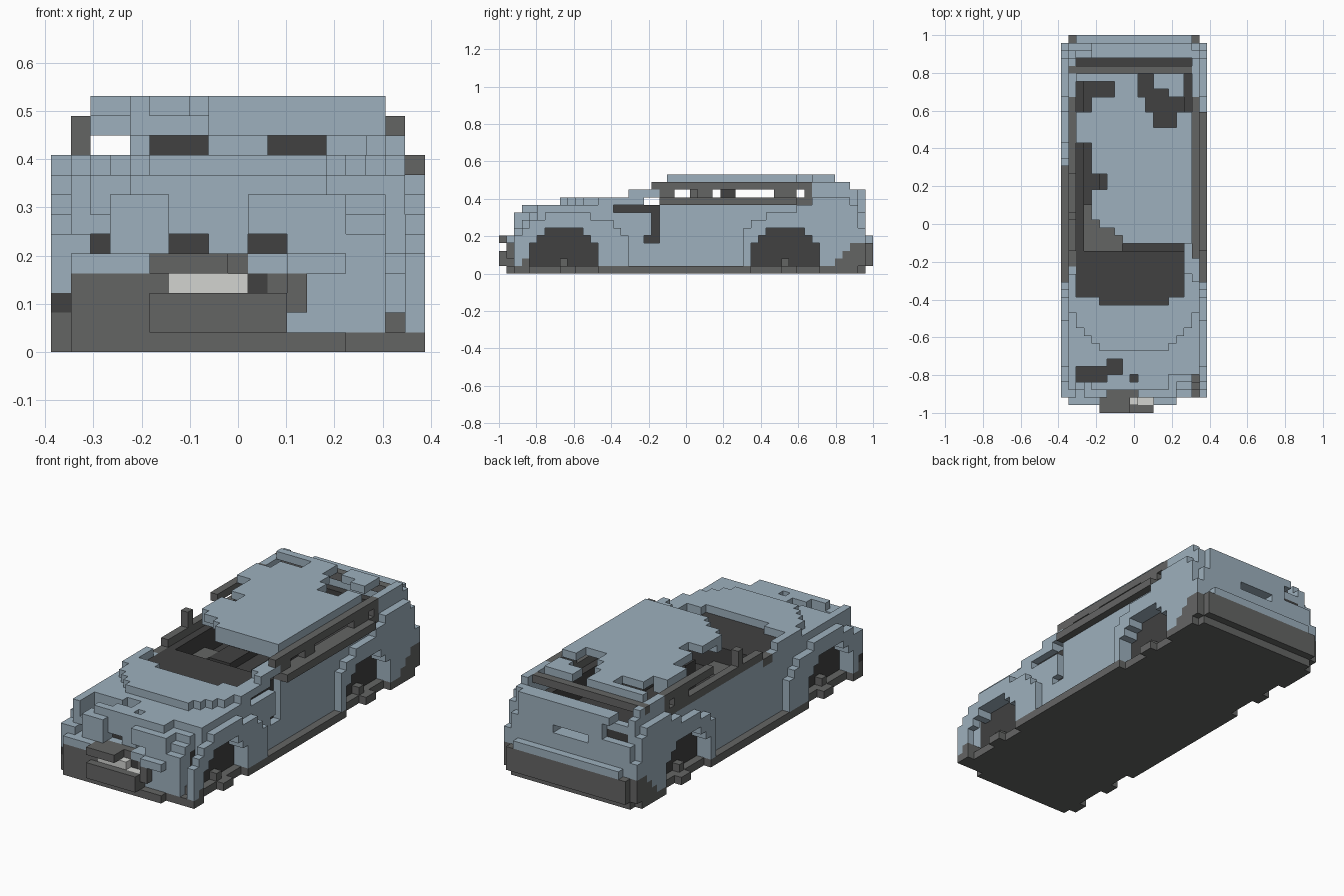
import bpy, bmesh
from mathutils import Vector

cube = bpy.data.objects.get("Cube")
if cube:
    bpy.data.objects.remove(cube, do_unlink=True)

V = 2 / 49                      # block size; the car is 19 x 49 x 13 blocks
NX, NY = 19, 49


def material(name, rgb):
    lin = [((c / 255 + 0.055) / 1.055) ** 2.4 for c in rgb] + [1]
    m = bpy.data.materials.new(name)
    m.use_nodes = True
    m.diffuse_color = lin
    bsdf = m.node_tree.nodes["Principled BSDF"]
    bsdf.inputs["Base Color"].default_value = lin
    bsdf.inputs["Roughness"].default_value = 0.9
    return m


BLUE = material("grey_blue_paint", (157, 176, 189))
GREY = material("grey_trim", (100, 101, 100))
DARK = material("dark_interior", (65, 65, 65))
PALE = material("pale_plate", (210, 211, 208))

cells, colours = {}, {}


def block(x0, x1, y0, y1, z0, z1):
    return [(x, y, z) for x in range(x0, x1) for y in range(y0, y1) for z in range(z0, z1)]


def fill(part, colour, *boxes, both=False):
    """Put blocks in a part, replacing what was there; both adds the mirrored blocks."""
    colours[part] = colour
    for b in boxes:
        for x, y, z in block(*b):
            cells[x, y, z] = part
            if both:
                cells[NX - 1 - x, y, z] = part


def carve(*boxes, both=False):
    for b in boxes:
        for x, y, z in block(*b):
            cells.pop((x, y, z), None)
            if both:
                cells.pop((NX - 1 - x, y, z), None)


# Floor pan with sills, and the dark core of engine bay and cabin
fill("floor_pan", GREY, (0, 19, 2, 47, 0, 1), (1, 15, 1, 2, 0, 1), (1, 18, 47, 48, 0, 1))
fill("cabin_interior", DARK, (2, 17, 3, 46, 1, 6))
fill("cabin_lining", DARK, (2, 3, 14, 46, 6, 9), both=True)
fill("dashboard", DARK, (2, 17, 14, 21, 6, 9))

# Doors one block in from the sills, wings and rear quarters flaring out
fill("doors", BLUE, (1, 2, 3, 48, 1, 9), both=True)
fill("front_wing", BLUE, (0, 1, 2, 17, 1, 5), (0, 1, 3, 16, 5, 6), (0, 1, 4, 15, 6, 7),
     (0, 1, 6, 12, 7, 8), both=True)
fill("rear_wing", BLUE, (0, 1, 32, 48, 1, 6), (0, 1, 33, 47, 6, 7), (0, 1, 35, 47, 7, 8),
     (0, 1, 39, 47, 8, 9), (0, 1, 41, 46, 9, 10), both=True)
fill("rear_quarter", BLUE, (1, 2, 40, 47, 6, 11), (1, 2, 41, 46, 11, 12), both=True)

# Nose and hood rising in rounded steps
fill("nose", BLUE, (0, 17, 2, 4, 1, 6), (17, 19, 3, 4, 2, 6), (1, 17, 3, 4, 6, 7),
     (3, 15, 2, 4, 6, 8))
fill("hood", BLUE, (1, 18, 4, 14, 6, 8), (4, 14, 3, 5, 8, 9), (2, 17, 5, 14, 8, 9),
     (1, 18, 8, 18, 8, 9), (2, 17, 11, 14, 9, 10), (5, 14, 8, 9, 9, 10),
     (4, 15, 9, 10, 9, 10), (3, 16, 10, 11, 9, 10))
fill("hood_edge", BLUE, (1, 2, 13, 18, 9, 10), (2, 5, 14, 15, 9, 10), both=True)
fill("dashboard", DARK, (2, 17, 15, 18, 8, 9), (5, 14, 14, 15, 8, 9))

# Openings in the nose and the hood, and the grille ledge
carve((2, 3, 2, 4, 5, 6), (6, 8, 2, 4, 5, 6), (10, 12, 2, 4, 5, 6), (6, 10, 2, 3, 5, 8),
      (2, 6, 4, 6, 6, 9), (6, 8, 5, 7, 6, 9), (9, 10, 4, 5, 6, 9), (17, 18, 2, 5, 2, 9))
fill("engine_bay", DARK, (2, 12, 4, 8, 5, 6), (16, 17, 4, 5, 2, 6))
fill("grille_ledge", GREY, (6, 10, 2, 3, 4, 5))

# Tailgate with a damaged corner and a plate in a slot under a dark shelf
fill("tailgate", BLUE, (1, 18, 46, 48, 1, 9), (2, 17, 46, 48, 9, 11))
carve((2, 4, 46, 48, 10, 11), (2, 5, 47, 48, 8, 10), (1, 2, 47, 48, 8, 9),
      (7, 12, 46, 48, 7, 8), (17, 18, 47, 48, 8, 9))
fill("tailgate_inner", DARK, (2, 6, 46, 47, 7, 9), (2, 17, 45, 46, 8, 9))
fill("rear_plate", PALE, (7, 12, 45, 46, 7, 8))

# Window frames with slits, and the waist rail
fill("window_frame", GREY, (1, 2, 21, 41, 9, 12), both=True)
carve((1, 2, 23, 25, 10, 11), (1, 2, 28, 36, 10, 11), (1, 2, 39, 40, 10, 11), both=True)
carve((17, 18, 25, 26, 10, 11), (1, 2, 21, 25, 10, 12), (1, 2, 26, 31, 10, 12))
fill("waist_rail", GREY, (18, 19, 21, 39, 9, 10), (1, 2, 19, 21, 8, 9))

# Windscreen pillar stubs
fill("windscreen_pillar", BLUE, (17, 18, 18, 21, 10, 11), (17, 18, 17, 19, 9, 11),
     (16, 17, 15, 19, 9, 10), (16, 17, 18, 22, 10, 11))
fill("left_pillar_trim", GREY, (17, 18, 20, 22, 11, 12))

# Roof: stepped front corner, header, holes near the rear
fill("roof", BLUE, (8, 17, 22, 23, 12, 13), (7, 17, 23, 24, 12, 13), (5, 17, 24, 25, 12, 13),
     (4, 17, 25, 35, 12, 13), (2, 17, 35, 44, 12, 13), (8, 17, 22, 23, 11, 12),
     (4, 8, 25, 26, 11, 12), (2, 4, 36, 39, 11, 12))
carve((2, 7, 41, 43, 12, 13), (2, 4, 39, 41, 12, 13), (10, 17, 41, 44, 12, 13),
      (11, 17, 39, 41, 12, 13), (12, 15, 37, 39, 12, 13), (4, 6, 29, 31, 12, 13))
fill("roof_fragment", BLUE, (12, 16, 42, 44, 12, 13), (14, 16, 41, 42, 12, 13))
fill("cabin_floor_trim", GREY, (3, 8, 21, 24, 6, 7), (3, 5, 24, 27, 6, 7))

# Rear roof bar
fill("rear_roof_bar", GREY, (1, 17, 44, 45, 11, 12))
fill("rear_pillar", BLUE, (1, 2, 45, 46, 10, 12), (17, 18, 44, 46, 10, 12))

# Front seats with head rests
for name, x in (("right_seat", 5), ("left_seat", 11)):
    fill(name, DARK, (x, x + 3, 29, 31, 6, 11), (x, x + 3, 25, 29, 6, 7))

# Broken gap at the front of the left door
carve((17, 18, 20, 21, 5, 9), (17, 18, 19, 21, 4, 5), (17, 18, 15, 21, 8, 9))
fill("door_gap", DARK, (16, 17, 15, 21, 4, 9))

# Wheel arches: stepped openings with dark liners and small grey feet
for name, y in (("front", 4), ("rear", 33)):
    arch = [(y, y + 9, 0, 4), (y + 1, y + 8, 4, 5), (y + 2, y + 7, 5, 6)]
    for y0, y1, z0, z1 in arch:
        carve((0, 2, y0, y1, z0, z1), both=True)
        fill(name + "_arch_liner", DARK, (2, 3, y0, y1, max(z0, 1), z1), both=True)
    fill(name + "_wheel_foot", GREY, (0, 2, y + 4, y + 6, 0, 1), (1, 2, y + 4, y + 5, 1, 2),
         (1, 2, y, y + 9, 0, 1), both=True)

# Front bumper, number plate and lower corner trim
fill("front_bumper", GREY, (1, 12, 1, 2, 1, 2), (1, 13, 1, 2, 2, 4), (0, 12, 2, 3, 0, 2),
     (0, 13, 2, 3, 2, 3), (1, 13, 2, 3, 3, 4), (5, 12, 0, 1, 1, 3), (5, 9, 0, 2, 4, 5),
     (17, 19, 3, 4, 1, 2))
carve((10, 12, 1, 2, 3, 4))
fill("front_plate", PALE, (6, 10, 1, 2, 3, 4), (10, 12, 1, 2, 2, 3))
fill("plate_gap", DARK, (10, 11, 2, 3, 3, 4), (0, 1, 2, 3, 2, 3))
fill("nose_lip", BLUE, (1, 5, 1, 2, 4, 5), (12, 15, 1, 2, 4, 5))

# Rear bumper sweeping up around the corners
fill("rear_bumper", GREY, (0, 1, 44, 48, 1, 2), (0, 1, 45, 48, 2, 3), (0, 1, 46, 48, 3, 4),
     both=True)
fill("rear_bumper", GREY, (1, 18, 47, 49, 1, 4))
fill("rear_bumper_top", BLUE, (2, 17, 48, 49, 4, 5))
carve((0, 1, 47, 48, 0, 1), both=True)

# Turn every part into a mesh of its visible block faces
SIDES = {
    (1, 0, 0): ((1, 0, 0), (1, 1, 0), (1, 1, 1), (1, 0, 1)),
    (-1, 0, 0): ((0, 0, 0), (0, 0, 1), (0, 1, 1), (0, 1, 0)),
    (0, 1, 0): ((0, 1, 0), (0, 1, 1), (1, 1, 1), (1, 1, 0)),
    (0, -1, 0): ((0, 0, 0), (1, 0, 0), (1, 0, 1), (0, 0, 1)),
    (0, 0, 1): ((0, 0, 1), (1, 0, 1), (1, 1, 1), (0, 1, 1)),
    (0, 0, -1): ((0, 0, 0), (0, 1, 0), (1, 1, 0), (1, 0, 0)),
}
for part, colour in colours.items():
    bm = bmesh.new()
    verts = {}
    for cell in [c for c, p in cells.items() if p == part]:
        for step, corners in SIDES.items():
            if tuple(a + b for a, b in zip(cell, step)) in cells:
                continue
            ring = []
            for corner in corners:
                k = tuple(a + b for a, b in zip(cell, corner))
                if k not in verts:
                    verts[k] = bm.verts.new(Vector((k[0] - NX / 2, k[1] - NY / 2, k[2])) * V)
                ring.append(verts[k])
            bm.faces.new(ring)
    mesh = bpy.data.meshes.new(part)
    bm.to_mesh(mesh)
    bm.free()
    mesh.materials.append(colour)
    bpy.context.scene.collection.objects.link(bpy.data.objects.new(part, mesh))
